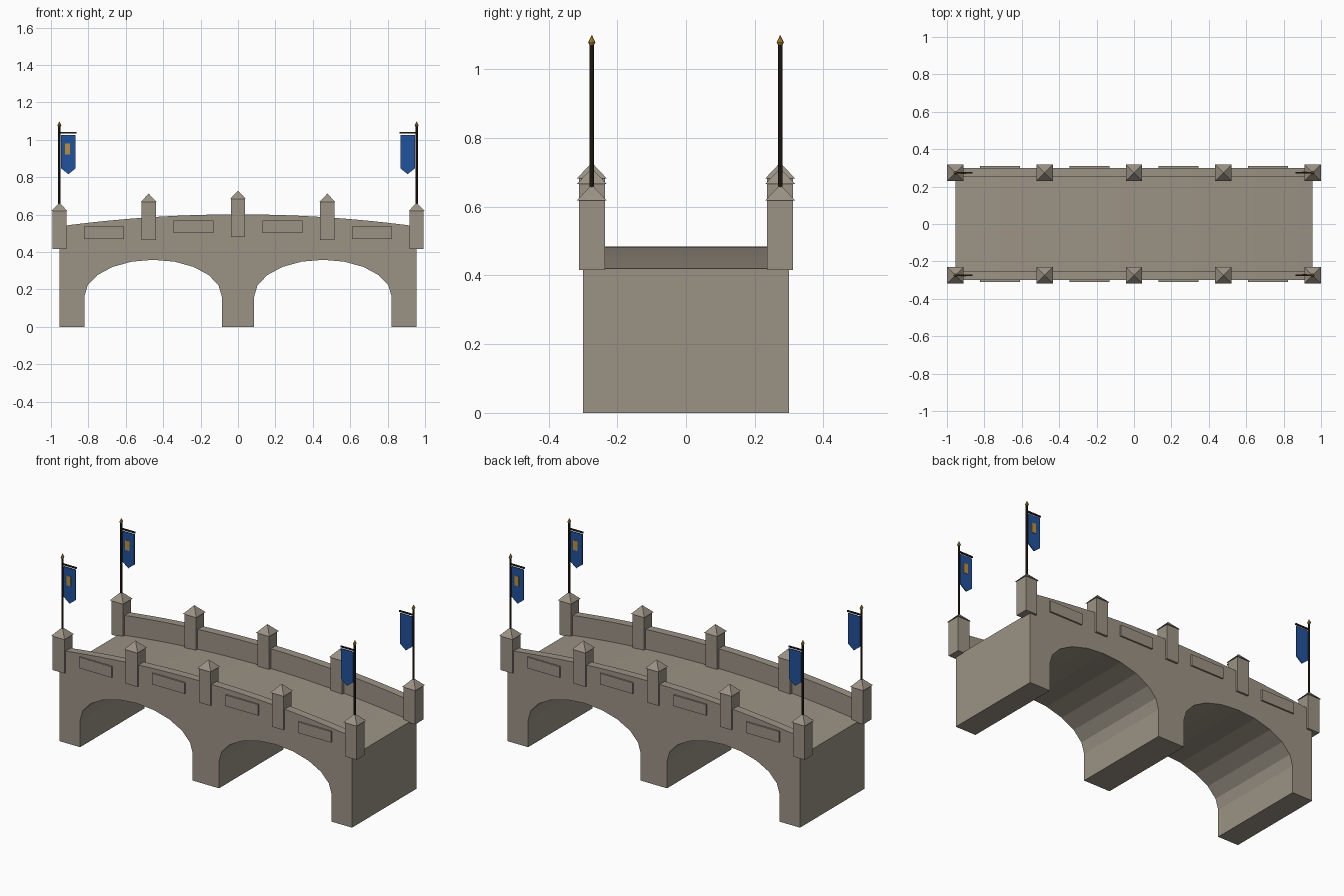
import bpy, bmesh, math
from mathutils import Matrix

cube = bpy.data.objects.get("Cube")
if cube:
    bpy.data.objects.remove(cube, do_unlink=True)

HALF = 0.955      # half length of the bridge
EDGE = 0.30       # half width
POST_Y = 0.274


def material(name, color):
    m = bpy.data.materials.new(name)
    m.use_nodes = True
    m.diffuse_color = (*color, 1)
    m.node_tree.nodes["Principled BSDF"].inputs["Base Color"].default_value = (*color, 1)
    return m


stone = material("warm grey stone", (0.33, 0.29, 0.235))
wood = material("dark wood", (0.022, 0.014, 0.009))
blue = material("blue cloth", (0.015, 0.085, 0.34))
gold = material("gold", (0.5, 0.28, 0.04))


def finish(name, bm, mat):
    bmesh.ops.recalc_face_normals(bm, faces=bm.faces)
    me = bpy.data.meshes.new(name)
    bm.to_mesh(me)
    bm.free()
    me.materials.append(mat)
    ob = bpy.data.objects.new(name, me)
    bpy.context.collection.objects.link(ob)
    return ob


def extrude_profile(name, points, y0, y1, mat):
    """Extrude an (x, z) outline from y0 to y1."""
    bm = bmesh.new()
    face = bm.faces.new([bm.verts.new((x, y0, z)) for x, z in points])
    new = bmesh.ops.extrude_face_region(bm, geom=[face])["geom"]
    verts = [v for v in new if isinstance(v, bmesh.types.BMVert)]
    bmesh.ops.translate(bm, verts=verts, vec=(0, y1 - y0, 0))
    return finish(name, bm, mat)


def box(name, center, size, mat):
    bm = bmesh.new()
    bmesh.ops.create_cube(bm, size=1, matrix=Matrix.Translation(center) @ Matrix.Diagonal((*size, 1)))
    return finish(name, bm, mat)


def cone(name, x, y, z0, z1, r0, r1, sides, mat, turn=0.0):
    bm = bmesh.new()
    place = Matrix.Translation((x, y, (z0 + z1) / 2)) @ Matrix.Rotation(turn, 4, 'Z')
    bmesh.ops.create_cone(bm, cap_ends=True, segments=sides, radius1=r0, radius2=r1,
                          depth=z1 - z0, matrix=place)
    bmesh.ops.remove_doubles(bm, verts=bm.verts, dist=1e-5)
    return finish(name, bm, mat)


def deck_z(x):
    """Gentle hump of the roadway."""
    return 0.484 - 0.064 * (x / HALF) ** 2


def deck_line(rise=0.0, steps=24):
    xs = [HALF * (2 * i / steps - 1) for i in range(steps + 1)]
    return [(x, deck_z(x) + rise) for x in xs]


def arch(cx, half=0.368, spring=0.16, rise=0.198, steps=10):
    """Opening outline from right foot to left foot."""
    pts = [(cx + half, 0)]
    for i in range(steps + 1):
        a = math.pi * i / steps
        pts.append((cx + half * math.cos(a), spring + rise * math.sin(a)))
    return pts + [(cx - half, 0)]


# Bridge body with two arches
outline = deck_line() + [(HALF, 0)] + arch(0.454) + arch(-0.454) + [(-HALF, 0)]
extrude_profile("bridge_body", outline, -EDGE, EDGE, stone)

for side, s in (("front", -1), ("back", 1)):
    # Parapet wall following the hump
    wall = deck_line(0.117) + deck_line()[::-1]
    extrude_profile(side + "_parapet", wall, s * 0.252, s * EDGE, stone)

    # Raised panels between the posts
    for i in range(4):
        x = HALF * (i - 1.5) / 2
        z = 0.503 if i in (0, 3) else 0.535
        box(f"{side}_panel_{i + 1}", (x, s * 0.302, z), (0.214, 0.014, 0.065), stone)

    # Posts with pyramid caps
    for i in range(5):
        x = HALF * (i - 2) / 2
        base = deck_z(x) - 0.005
        top = deck_z(x) + 0.198
        box(f"{side}_post_{i + 1}", (x, s * POST_Y, (base + top) / 2),
            (0.076, 0.076, top - base), stone)
        cone(f"{side}_post_cap_{i + 1}", x, s * POST_Y, top, top + 0.046,
             0.0435 * math.sqrt(2), 0, 4, stone, math.pi / 4)

    # Flagpoles with banners on the end posts
    for end, e in (("right", -1), ("left", 1)):
        tag = f"{side}_{end}_"
        x, y = e * HALF, s * POST_Y
        cone(tag + "pole", x, y, 0.63, 1.077, 0.0065, 0.0065, 8, wood)
        cone(tag + "finial_base", x, y, 1.069, 1.078, 0.006, 0.0105, 8, gold)
        cone(tag + "finial_tip", x, y, 1.078, 1.1, 0.0105, 0, 8, gold)
        box(tag + "crossbar", (x - e * 0.045, y, 1.037), (0.094, 0.008, 0.008), wood)
        inner, outer, mid = e * 0.868, e * 0.946, e * 0.907
        cloth = [(outer, 1.026), (inner, 1.026), (inner, 0.847), (mid, 0.816), (outer, 0.847)]
        extrude_profile(tag + "banner", cloth, y - 0.003, y + 0.003, blue)
        box(tag + "emblem", (e * 0.912, y + e * 0.0035, 0.95), (0.027, 0.004, 0.058), gold)
